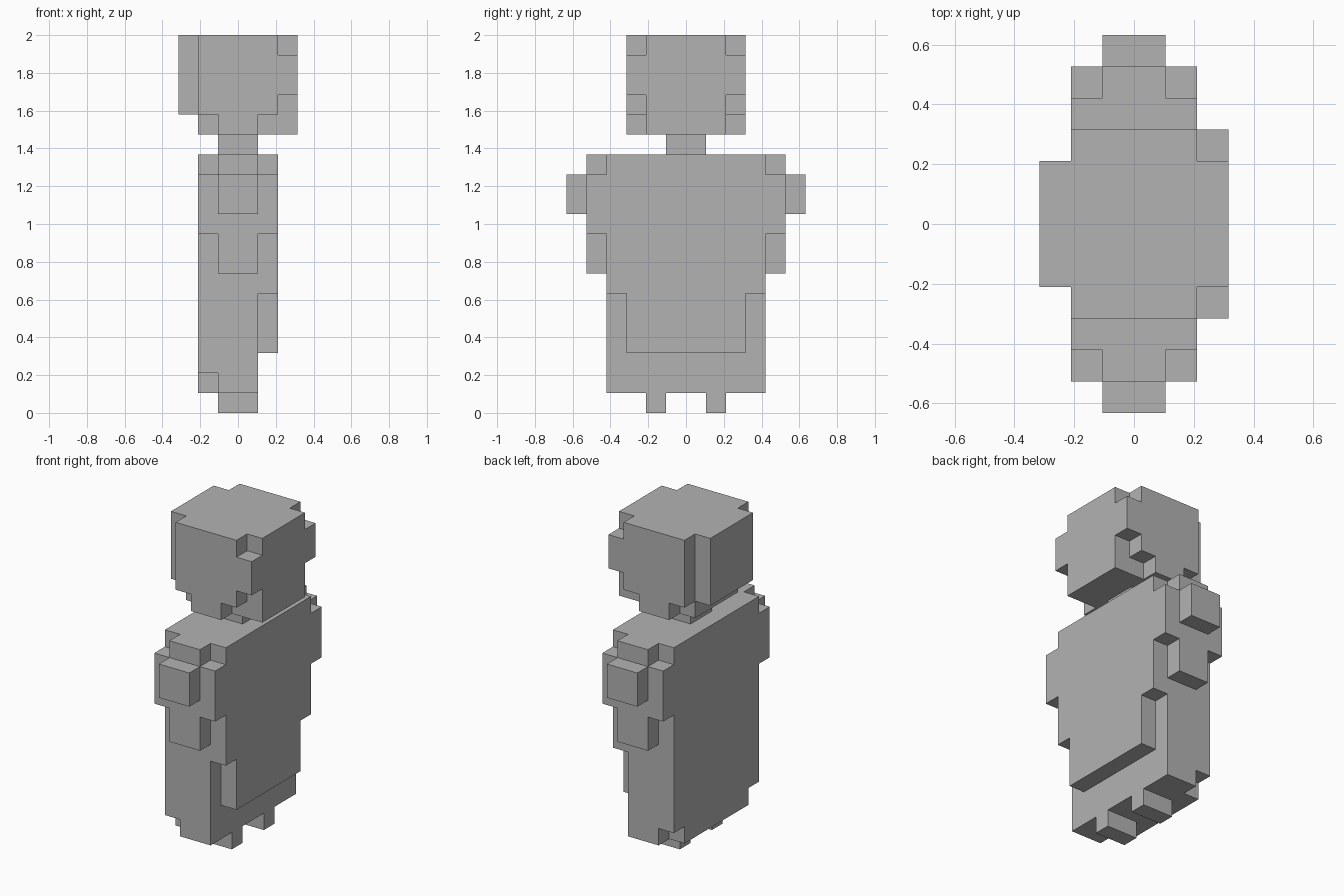
import bpy
import bmesh
from itertools import product

U = 2 / 19  # edge of one block

cube = bpy.data.objects.get("Cube")
if cube:
    bpy.data.objects.remove(cube, do_unlink=True)

grey = bpy.data.materials.new("plain grey")
grey.use_nodes = True
grey.diffuse_color = (0.45, 0.45, 0.45, 1)
grey.node_tree.nodes["Principled BSDF"].inputs["Base Color"].default_value = (0.45, 0.45, 0.45, 1)


def block_part(name, *boxes):
    """Fuse boxes (x0, x1, y0, y1, z0, z1 in blocks) into one outer skin."""
    cells = set()
    for x0, x1, y0, y1, z0, z1 in boxes:
        cells |= set(product(range(x0, x1), range(y0, y1), range(z0, z1)))
    bm = bmesh.new()
    verts = {}

    def vert(p):
        if p not in verts:
            verts[p] = bm.verts.new([c * U for c in p])
        return verts[p]

    for cell in cells:
        for axis, side in product(range(3), (0, 1)):
            near = list(cell)
            near[axis] += 2 * side - 1
            if tuple(near) in cells:
                continue
            a, b = (axis + 1) % 3, (axis + 2) % 3
            ring = []
            for da, db in ((0, 0), (1, 0), (1, 1), (0, 1)):
                p = list(cell)
                p[axis] += side
                p[a] += da
                p[b] += db
                ring.append(vert(tuple(p)))
            bm.faces.new(ring if side else ring[::-1])
    # Merge the little squares into clean flat faces
    bmesh.ops.dissolve_limit(bm, angle_limit=0.01, verts=bm.verts[:], edges=bm.edges[:])
    mesh = bpy.data.meshes.new(name)
    bm.to_mesh(mesh)
    bm.free()
    mesh.materials.append(grey)
    obj = bpy.data.objects.new(name, mesh)
    bpy.context.collection.objects.link(obj)
    return obj


def mirrored(name, *boxes):
    """Make a part on the +y side and its twin on the -y side."""
    block_part(name + "_a", *boxes)
    block_part(name + "_b", *[(x0, x1, -y1, -y0, z0, z1) for x0, x1, y0, y1, z0, z1 in boxes])


block_part("head",
           (-2, 3, -2, 2, 14, 19),    # core and face
           (-3, -2, -2, 2, 15, 19),   # back of the head
           (-2, 2, -3, 3, 15, 19),    # sides
           (-1, 1, -3, 3, 14, 15),    # jaw sides
           (2, 3, -3, 3, 16, 18))     # cheeks

block_part("neck", (-1, 1, -1, 1, 13, 14))

block_part("body",
           (-1, 1, -4, 4, 1, 13),     # core
           (1, 2, -4, 4, 6, 13),      # chest
           (1, 2, -3, 3, 3, 6),       # belly
           (-2, -1, -4, 4, 2, 13),    # back
           (-2, -1, -3, 3, 1, 2))     # lower hem

mirrored("arm",
         (-1, 1, 4, 5, 7, 13),
         (-2, 2, 4, 5, 9, 12))

mirrored("shoulder_knob", (-1, 1, 5, 6, 10, 12))

mirrored("leg", (-1, 1, 1, 2, 0, 1))
